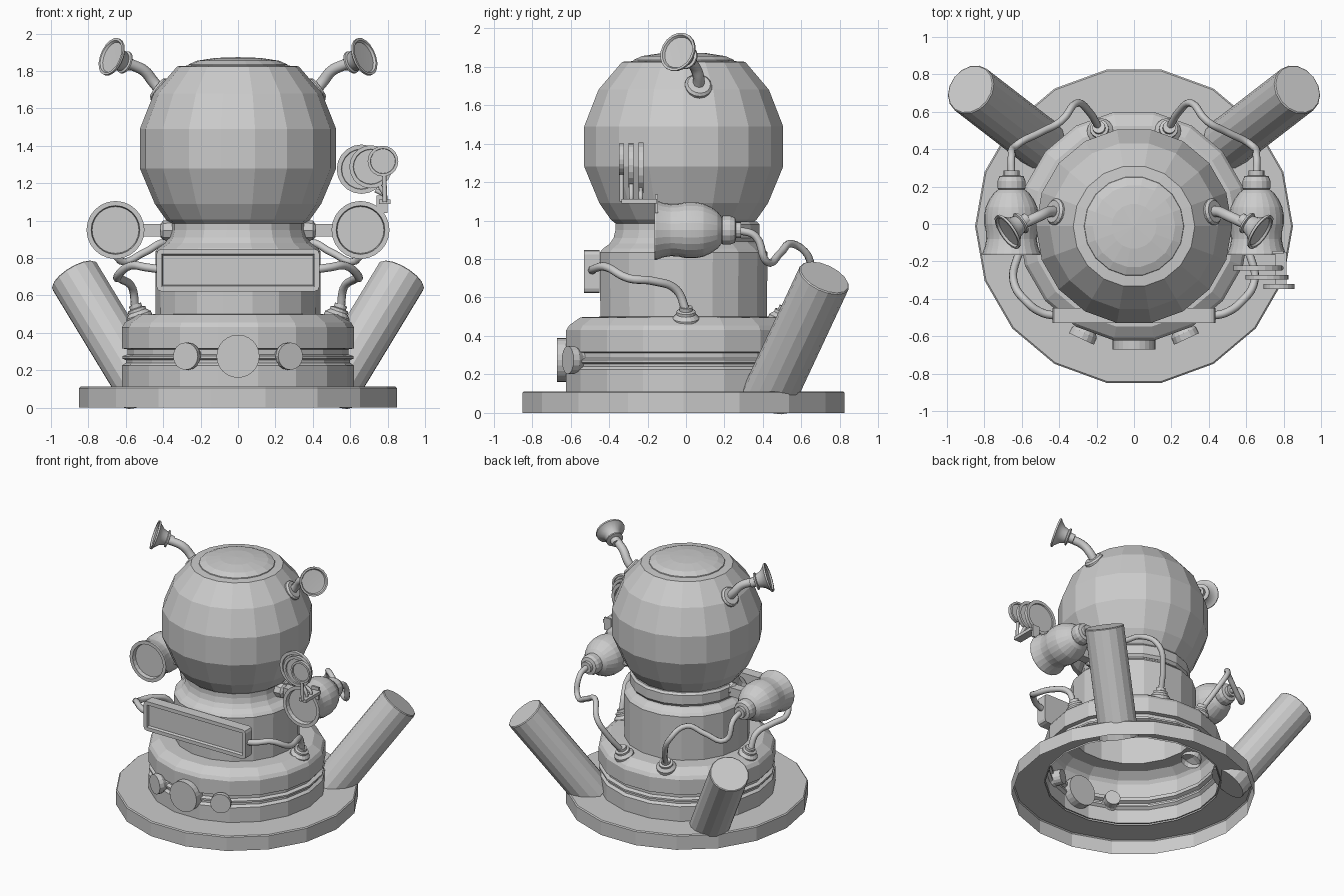
import bpy, bmesh
from math import pi, cos, sin, radians
from mathutils import Vector, Matrix

if "Cube" in bpy.data.objects:
    bpy.data.objects.remove(bpy.data.objects["Cube"])

CY = -0.012  # y of the body axis


def finish(name, bm, smooth=None):
    bmesh.ops.recalc_face_normals(bm, faces=bm.faces)
    me = bpy.data.meshes.new(name)
    bm.to_mesh(me)
    bm.free()
    ob = bpy.data.objects.new(name, me)
    bpy.context.collection.objects.link(ob)
    if smooth:
        activate(ob)
        bpy.ops.object.shade_smooth_by_angle(angle=radians(smooth))
    return ob


def activate(ob):
    bpy.ops.object.select_all(action='DESELECT')
    ob.select_set(True)
    bpy.context.view_layer.objects.active = ob


def lathe(name, profile, seg=18, at=(0, CY, 0), axis=(0, 0, 1), sweep=2 * pi, closed=False, smooth=None):
    """Spin (radius, height) points about an axis; partial sweeps get end caps."""
    bm = bmesh.new()
    full = sweep > 6.28
    n = seg if full else seg + 1
    rings = []
    for r, h in profile:
        if r == 0:
            rings.append([bm.verts.new((0, 0, h))] * n)
        else:
            rings.append([bm.verts.new((r * cos(sweep * i / seg), r * sin(sweep * i / seg), h)) for i in range(n)])
    pairs = list(zip(rings, rings[1:])) + ([(rings[-1], rings[0])] if closed else [])
    for a, b in pairs:
        for i in range(seg):
            j = (i + 1) % n
            vs = list(dict.fromkeys((a[i], a[j], b[j], b[i])))
            if len(vs) > 2:
                bm.faces.new(vs)
    if not full:
        bm.faces.new([r[0] for r in rings])
        bm.faces.new([r[-1] for r in rings])
    rot = Vector(axis).to_track_quat('Z', 'Y').to_matrix().to_4x4()
    if tuple(axis) == (0, 0, 1):
        rot = Matrix.Identity(4)
    bm.transform(Matrix.Translation(at) @ rot)
    return finish(name, bm, smooth)


def box(name, lo, hi, bevel=0.0, inset=None):
    lo, hi = Vector(lo), Vector(hi)
    bm = bmesh.new()
    bmesh.ops.create_cube(bm, size=1)
    bm.transform(Matrix.Translation((lo + hi) / 2) @ Matrix.Diagonal((*(hi - lo), 1)))
    if bevel:
        edges = [e for e in bm.edges if abs(e.verts[0].co.y - e.verts[1].co.y) > 1e-4]
        bmesh.ops.bevel(bm, geom=edges, offset=bevel, segments=2, profile=0.5, affect='EDGES')
    if inset:
        bm.normal_update()
        front = [f for f in bm.faces if f.normal.y < -0.9]
        bmesh.ops.inset_region(bm, faces=front, thickness=inset)
        bmesh.ops.inset_region(bm, faces=front, thickness=0.006, depth=-0.02)
    return finish(name, bm)


def tube(name, pts, radius):
    cu = bpy.data.curves.new(name, 'CURVE')
    cu.dimensions = '3D'
    cu.bevel_depth, cu.bevel_resolution, cu.resolution_u = radius, 2, 5
    sp = cu.splines.new('BEZIER')
    sp.bezier_points.add(len(pts) - 1)
    for p, co in zip(sp.bezier_points, pts):
        p.co = co
        p.handle_left_type = p.handle_right_type = 'AUTO'
    ob = bpy.data.objects.new(name, cu)
    bpy.context.collection.objects.link(ob)
    activate(ob)
    bpy.ops.object.convert(target='MESH')


def mir(s, pts):
    return [(s * x, y, z) for x, y, z in pts]


# Open-bottomed base plate, grooved tier, neck, and faceted round head
lathe("base_plate", [(.85, 0), (.85, .105), (.842, .112), (.61, .112)])
lathe("lower_tier", [(.62, .1), (.62, .225), (.6, .24), (.6, .255), (.618, .262), (.618, .275),
                     (.592, .285), (.592, .312), (.62, .317), (.62, .43), (.605, .455), (.545, .497), (.44, .5)])
lathe("neck", [(.44, .5), (.442, .835), (.425, .855), (.39, .88), (.37, .91), (.36, .95), (.36, .99)])
lathe("head", [(.36, .985), (.385, 1.005), (.445, 1.09), (.525, 1.28), (.525, 1.49), (.45, 1.68), (.325, 1.825), (.25, 1.83)])
lathe("head_cap", [(.27, 1.82), (.265, 1.835), (.22, 1.855), (.12, 1.87), (0, 1.874)])

# Half collar wrapping the back of the neck
lathe("neck_collar", [(.345, .89), (.385, .89), (.4, .91), (.4, .98), (.385, .995), (.345, .995)],
      seg=9, sweep=pi, closed=True)

# Recessed screen and dials on the front
box("screen", (-.435, -.53, .622), (.435, -.45, .848), bevel=.025, inset=.028)
lathe("centre_dial", [(0, 0), (.115, 0), (.115, .11), (0, .11)], 24, (0, -.56, .275), (0, -1, 0))
for s in (-1, 1):
    d = Vector((s * sin(radians(25)), -cos(radians(25)), 0))
    lathe("side_dial", [(0, .54), (.055, .54), (.055, .6), (.073, .63), (.073, .665), (0, .665)], 16, (0, CY, .275), d)

SOCKET = [(.07, -.04), (.07, .005), (.05, .025), (.05, .04), (.034, .045), (.034, .065), (0, .065)]
LAMP = [(0, .135), (.125, .135), (.13, .165), (.155, .165), (.155, .155), (.142, .12), (.135, .08), (.137, .04),
        (.146, 0), (.146, -.05), (.138, -.09), (.12, -.13), (.095, -.165), (.07, -.185)]
CAP = [(.06, -.18), (.075, -.19), (.075, -.23), (.065, -.255), (.042, -.26), (.042, -.285), (0, -.285)]
HORN = [(0, -.015), (.085, -.012), (.092, 0), (.105, 0), (.105, -.012), (.09, -.02), (.062, -.05), (.05, -.085),
        (.062, -.09), (.062, -.1), (.036, -.105), (.032, -.14), (0, -.14)]

for s in (-1, 1):
    # Leaning cylinders at the back
    axis = Vector((s * .481, .371, .793)).normalized()
    top = Vector((s * .875, .72, .705))
    lathe("leaning_cylinder", [(0, -.79), (.14, -.79), (.14, -.006), (.134, 0), (0, 0)], 16, top, axis)

    # Side lamps with cap and arm
    lathe("side_lamp", LAMP, 24, (s * .655, 0, .95), (0, -1, 0), smooth=12)
    lathe("lamp_cap", CAP, 16, (s * .655, 0, .95), (0, -1, 0))
    xs = sorted((s * .36, s * .54))
    box("lamp_arm", (xs[0], -.035, .915), (xs[1], .035, .983))
    lathe("arm_flange", [(0, .33), (.058, .34), (.052, .4), (.035, .415), (0, .415)], 8, (0, CY, .948), (s, 0, 0))

    # Cable sockets on the shoulder
    for ang in (0, 70):
        a = radians(ang)
        out = Vector((s * cos(a), sin(a), 0))
        lathe("cable_socket", SOCKET, 16, out * .53 + Vector((0, 0, .49)), out * .35 + Vector((0, 0, 1)))

    # Cables from lamps and from the screen
    tube("lamp_cable", mir(s, [(.655, .27, .95), (.655, .36, .92), (.63, .42, .785), (.5, .49, .83), (.39, .55, .88),
                               (.31, .645, .79), (.24, .6, .65), (.19, .52, .53)]), .02)
    tube("screen_cable", mir(s, [(.42, -.49, .74), (.49, -.475, .75), (.57, -.42, .76), (.645, -.3, .7), (.62, -.17, .685),
                                 (.565, -.05, .64), (.55, 0, .53)]), .022)

    # Horns on the head
    root = Vector((s * .42, .065, 1.7))
    lathe("horn_flange", [(.072, -.03), (.072, .005), (.06, .018), (0, .018)], 16, root, root - Vector((0, CY, 1.385)))
    tube("horn_stem", mir(s, [(.41, .065, 1.69), (.455, .065, 1.745), (.5, .045, 1.8), (.555, .02, 1.828), (.605, -.005, 1.845)]), .03)
    lathe("horn_bell", HORN, 18, (s * .68, -.045, 1.878), (s * .77, -.52, .33), smooth=30)

# Stack of three lenses on the right lamp, with bracket
for x, y, z, r in ((.66, -.235, 1.275, .132), (.71, -.285, 1.288, .115), (.775, -.335, 1.318, .082)):
    lathe("lens", [(0, .004), (r * .8, .004), (r * .82, .013), (r, .013), (r, -.013), (r * .82, -.013), (r * .8, -.004), (0, -.004)],
          20, (x, y, z), (0, -1, 0))
    tube("lens_arm", [(x + .6 * (.785 - x), y, z - r * .85), (.785, y, 1.13), (.785, y, 1.1)], .012)
box("lens_rail", (.755, -.335, 1.088), (.815, -.15, 1.112))
box("rail_mount", (.74, -.16, 1.04), (.8, -.145, 1.135))
